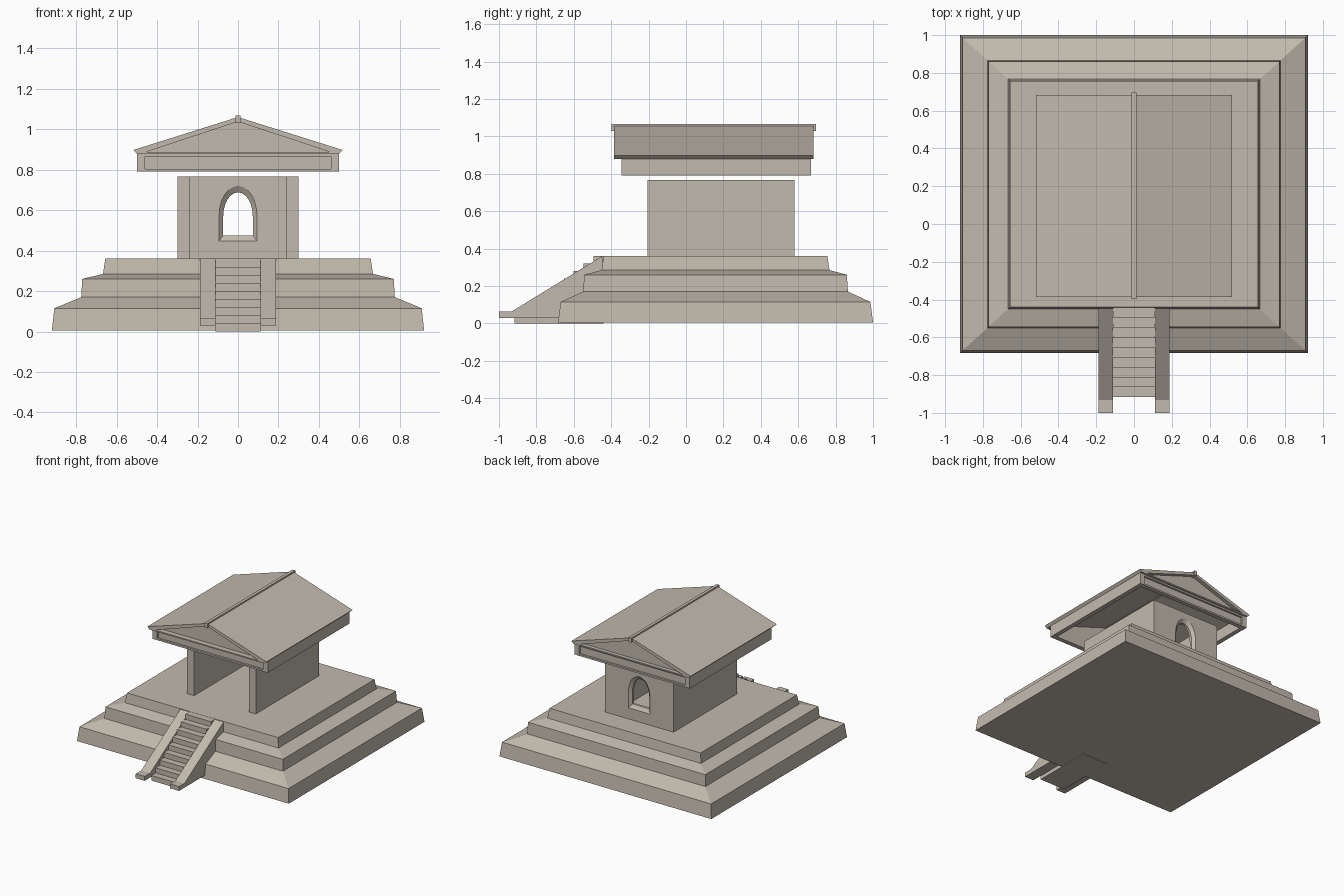
import bpy, bmesh, math

if "Cube" in bpy.data.objects:
    bpy.data.objects.remove(bpy.data.objects["Cube"])

stone = bpy.data.materials.new("warm_stone")
stone.diffuse_color = (0.54, 0.49, 0.42, 1)
stone.use_nodes = True
stone.node_tree.nodes["Principled BSDF"].inputs["Base Color"].default_value = stone.diffuse_color


def loft(name, loops):
    """Skin matching closed loops of 3D points and cap both ends."""
    bm = bmesh.new()
    rings = [[bm.verts.new(p) for p in loop] for loop in loops]
    n = len(rings[0])
    for a, b in zip(rings, rings[1:]):
        for i in range(n):
            j = (i + 1) % n
            bm.faces.new((a[i], a[j], b[j], b[i]))
    bm.faces.new(rings[0][::-1])
    bm.faces.new(rings[-1])
    bmesh.ops.recalc_face_normals(bm, faces=bm.faces[:])
    me = bpy.data.meshes.new(name)
    bm.to_mesh(me)
    bm.free()
    me.materials.append(stone)
    ob = bpy.data.objects.new(name, me)
    bpy.context.collection.objects.link(ob)
    return ob


def along_y(name, pts, y0, y1):
    return loft(name, [[(x, y, z) for x, z in pts] for y in (y0, y1)])


def along_x(name, pts, x0, x1):
    return loft(name, [[(x, y, z) for y, z in pts] for x in (x0, x1)])


def rect(x, z0, z1):
    return [(-x, z0), (x, z0), (x, z1), (-x, z1)]


# Stepped terrace: half width, half depth, height
CY = 0.158
levels = [(0.92, 0.842, 0.005), (0.908, 0.828, 0.115), (0.775, 0.708, 0.17),
          (0.77, 0.702, 0.26), (0.667, 0.609, 0.285), (0.656, 0.598, 0.36)]
loft("stepped_terrace", [[(-a, CY - b, z), (a, CY - b, z), (a, CY + b, z), (-a, CY + b, z)]
                         for a, b, z in levels])

# Staircase
N = 9
run, rise = 0.475 / N, 0.36 / N
steps = [(-0.44, 0.0), (-0.917, 0.0)]
for i in range(N):
    y = -0.917 + i * run
    steps += [(y, (i + 1) * rise), (y + run, (i + 1) * rise)] if i else \
        [(y, rise), (y + run, rise)]
along_x("staircase", steps, -0.11, 0.11)

# Sloping side walls of the stairs
cheek = [(-1.0, 0.03), (-1.0, 0.064), (-0.932, 0.064), (-0.448, 0.36), (-0.44, 0.03)]
for side, x0, x1 in (("left", -0.188, -0.11), ("right", 0.11, 0.188)):
    along_x(side + "_stair_wall", cheek, x0, x1)

# Shrine walls, open to the front
F, B, W, T = -0.205, 0.58, 0.298, 0.06
plan = [(-W, F), (-W, B), (W, B), (W, F), (W - T, F), (W - T, B - T), (T - W, B - T), (T - W, F)]
walls = loft("shrine_walls", [[(x, y, z) for x, y in plan] for z in (0.358, 0.766)])


# Arched window with splayed edges, cut through the back wall
def arch(w, sill, spring, top):
    pts = [(-w, sill), (w, sill)]
    for i in range(13):
        a = math.pi * i / 12
        pts.append((w * math.cos(a), spring + (top - spring) * math.sin(a)))
    return pts


wide, narrow = arch(0.094, 0.447, 0.57, 0.72), arch(0.073, 0.475, 0.57, 0.688)
cutter = loft("window_cutter", [[(x, y, z) for x, z in p] for y, p in
              ((0.50, wide), (0.52, wide), (0.54, narrow), (0.56, narrow), (0.58, wide), (0.60, wide))])
cutter.hide_render = True
cutter.hide_set(True)
mod = walls.modifiers.new("window", "BOOLEAN")
mod.operation = "DIFFERENCE"
mod.solver = "EXACT"
mod.object = cutter

# Entablature: side beams, plus end beams with a sunken panel
EF, EB = -0.345, 0.668
for side, s in (("left", -1), ("right", 1)):
    along_y(side + "_beam", [(s * 0.465, 0.79), (s * 0.5, 0.79), (s * 0.5, 0.88), (s * 0.465, 0.88)],
            EF + 0.035, EB - 0.035)
for side, y, d in (("front", EF, 1), ("back", EB, -1)):
    sections = ((y + d * 0.035, rect(0.5, 0.79, 0.88)), (y, rect(0.5, 0.79, 0.88)),
                (y, rect(0.46, 0.803, 0.865)), (y + d * 0.015, rect(0.46, 0.803, 0.865)))
    loft(side + "_beam", [[(x, yy, z) for x, z in p] for yy, p in sections])

# Hollow gable roof, recessed gable walls and ridge
RF, RB = -0.386, 0.682
along_y("roof", [(-0.475, 0.88), (-0.5, 0.88), (-0.518, 0.897), (0, 1.06),
                 (0.518, 0.897), (0.5, 0.88), (0.475, 0.88), (0, 1.038)], RF, RB)
for side, y, edge, d in (("front", EF, RF, 1), ("back", EB - 0.015, RB, -1)):
    along_y(side + "_gable_wall", [(-0.48, 0.879), (0.48, 0.879), (0, 1.042)], y, y + d * 0.03)
    along_y(side + "_cornice", rect(0.478, 0.878, 0.888), edge, y + d * 0.02)
along_y("ridge_cap", rect(0.012, 1.03, 1.067), -0.398, 0.695)
